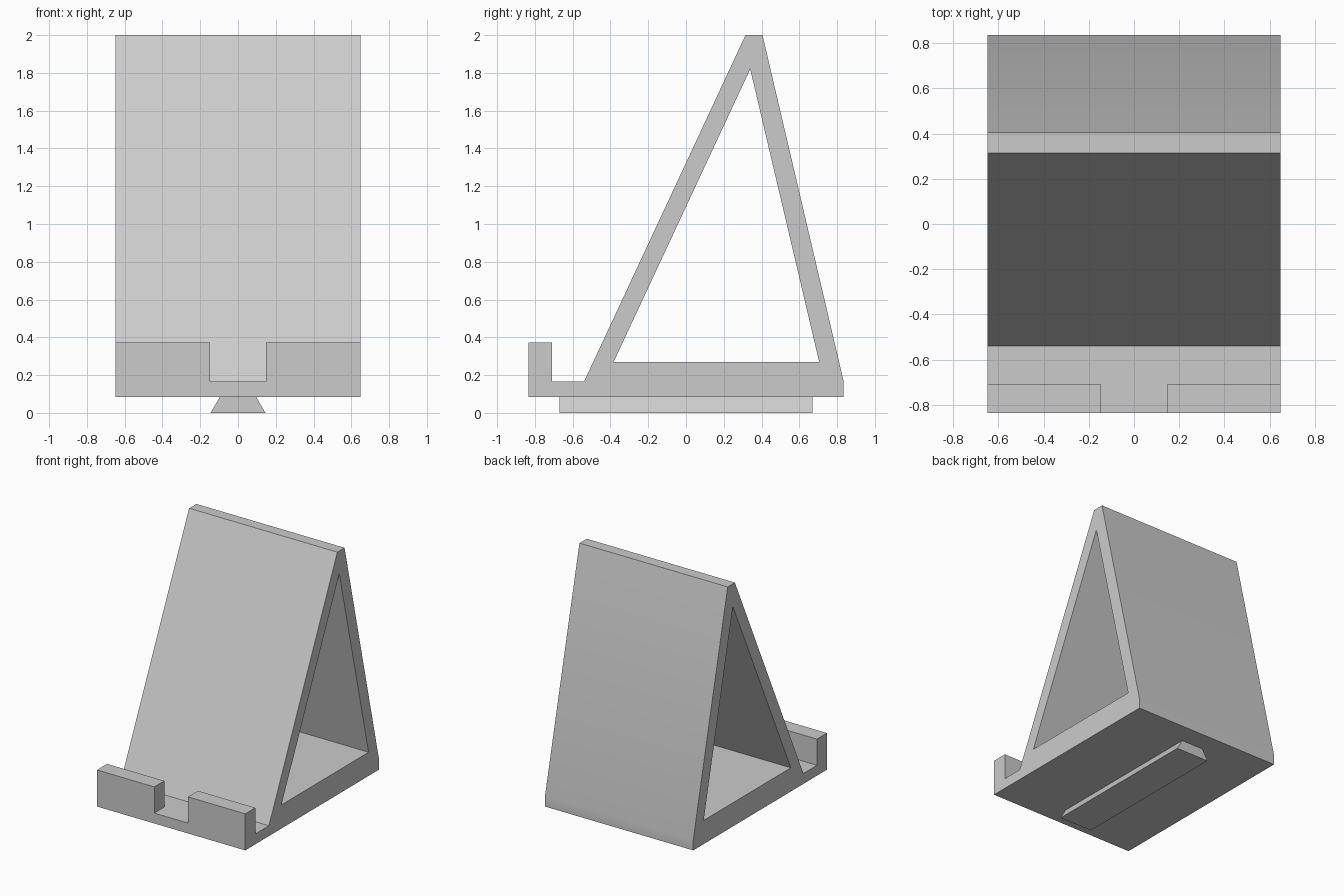
import bpy
import bmesh
from mathutils import Vector

cube = bpy.data.objects.get("Cube")
if cube:
    bpy.data.objects.remove(cube, do_unlink=True)

grey = bpy.data.materials.new("light grey plastic")
grey.use_nodes = True
colour = (0.6, 0.6, 0.6, 1)
grey.diffuse_color = colour
grey.node_tree.nodes["Principled BSDF"].inputs["Base Color"].default_value = colour


def prism(name, profile, half, along_x=True):
    """Extrude a profile, (y, z) along x or (x, z) along y, centred on the origin."""
    bm = bmesh.new()
    if along_x:
        verts = [bm.verts.new((-half, a, z)) for a, z in profile]
        shift = Vector((2 * half, 0, 0))
    else:
        verts = [bm.verts.new((a, -half, z)) for a, z in profile]
        shift = Vector((0, 2 * half, 0))
    face = bm.faces.new(verts)
    extruded = bmesh.ops.extrude_face_region(bm, geom=[face])["geom"]
    moved = [g for g in extruded if isinstance(g, bmesh.types.BMVert)]
    bmesh.ops.translate(bm, verts=moved, vec=shift)
    bmesh.ops.recalc_face_normals(bm, faces=bm.faces)
    mesh = bpy.data.meshes.new(name)
    bm.to_mesh(mesh)
    bm.free()
    mesh.materials.append(grey)
    obj = bpy.data.objects.new(name, mesh)
    bpy.context.collection.objects.link(obj)
    return obj


def activate(obj):
    bpy.ops.object.select_all(action='DESELECT')
    obj.select_set(True)
    bpy.context.view_layer.objects.active = obj


def cut(obj, cutter):
    cutter.hide_render = True
    mod = obj.modifiers.new("cut", 'BOOLEAN')
    mod.operation = 'DIFFERENCE'
    mod.solver = 'EXACT'
    mod.object = cutter
    activate(obj)
    bpy.ops.object.modifier_apply(modifier=mod.name)
    bpy.data.objects.remove(cutter, do_unlink=True)


WIDTH = 0.648   # half width of the stand
BASE = 0.083    # underside of the stand
TRAY = 0.165    # floor of the front tray

# Stand: base, front lip, leaning rest and back leg in one outline
stand = prism("stand_frame", [
    (-0.835, BASE), (0.835, BASE), (0.835, TRAY), (0.405, 2), (0.315, 2),
    (-0.54, TRAY), (-0.71, TRAY), (-0.71, 0.372), (-0.835, 0.372)], WIDTH)

# Triangular opening through the sides
cut(stand, prism("side_opening_cutter",
                 [(-0.383, 0.27), (0.705, 0.27), (0.34, 1.82)], 1))

# Cable gap in the middle of the front lip
cut(stand, prism("cable_gap_cutter",
                 [(-0.95, TRAY), (-0.65, TRAY), (-0.65, 0.5), (-0.95, 0.5)], 0.147))

# Dovetail rail under the base
rail = prism("dovetail_rail",
             [(-0.145, 0), (0.145, 0), (0.097, BASE), (-0.097, BASE)], 0.67, along_x=False)

for part in (stand, rail):
    activate(part)
    bpy.ops.object.shade_smooth_by_angle()
